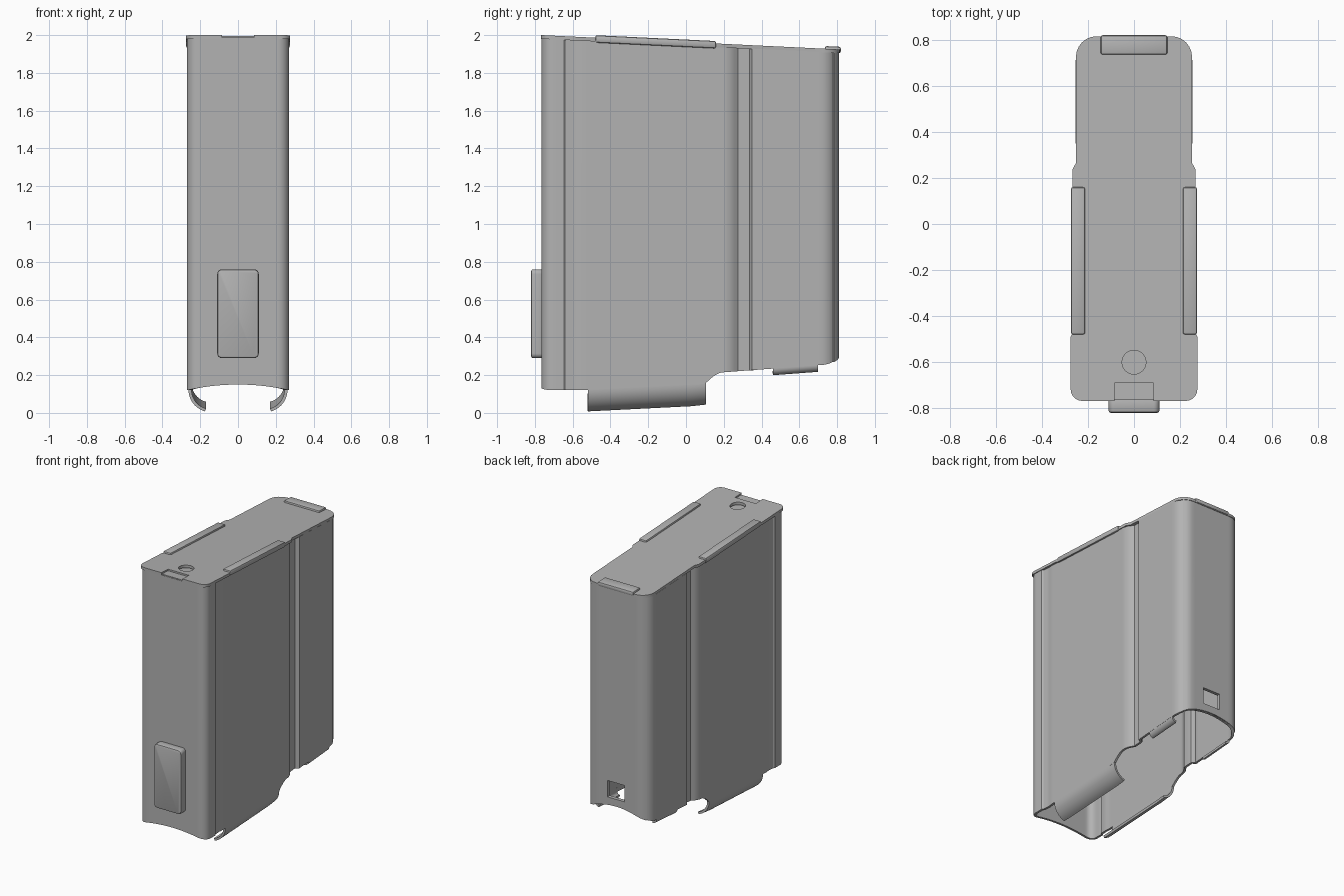
import bpy, bmesh, math
from mathutils import Vector

if "Cube" in bpy.data.objects:
    bpy.data.objects.remove(bpy.data.objects["Cube"])

steel = bpy.data.materials.new("grey_steel")
steel.use_nodes = True
GREY = (0.45, 0.45, 0.45, 1)
steel.diffuse_color = GREY
steel.node_tree.nodes["Principled BSDF"].inputs["Base Color"].default_value = GREY


def top(y):
    """Sloping height of the floor plate."""
    return 2.0 - 0.048 * (y + 0.765)


def bottom(x, y):
    """Height of the open rim, with arched end walls."""
    if y < -0.56:
        arch = 0.03 * (1 - (x / 0.27) ** 2) if y < -0.7 else 0
        return 0.12 + arch
    if y < 0.1:
        return 0.12 + 0.05 * (y + 0.56)
    if y < 0.2:
        t = (y - 0.1) / 0.1
        return 0.153 + 0.062 * math.sin(t * math.pi / 2)
    arch = 0.06 * max(0, 1 - (x / 0.25) ** 2) if y > 0.7 else 0
    return 0.215 + 0.075 * (y - 0.2) + arch


def round_path(points, steps=6):
    """Round corners given as (x, y, radius) along an open path."""
    out = []
    for i, p in enumerate(points):
        c = Vector(p[:2])
        if len(p) < 3:
            out.append(c)
            continue
        a = (Vector(points[i - 1][:2]) - c).normalized() * p[2]
        b = (Vector(points[(i + 1) % len(points)][:2]) - c).normalized() * p[2]
        for k in range(steps + 1):
            t = k / steps * math.pi / 2
            out.append(c + a * (1 - math.sin(t)) + b * (1 - math.cos(t)))
    return out


def subdivide(path, size=0.02):
    out = []
    for a, b in zip(path, path[1:]):
        n = max(1, math.ceil((b - a).length / size))
        out += [a.lerp(b, k / n) for k in range(n)]
    return out + [path[-1]]


def both_sides(half):
    """Complete a half outline that runs from front centre to back centre."""
    return half + [Vector((-p.x, p.y)) for p in reversed(half[1:-1])]


def make(name, verts, faces):
    mesh = bpy.data.meshes.new(name)
    mesh.from_pydata(verts, [], faces)
    mesh.materials.append(steel)
    obj = bpy.data.objects.new(name, mesh)
    bpy.context.collection.objects.link(obj)
    return obj


def grid(name, rows, closed=False):
    n = len(rows[0])
    verts = [v for row in rows for v in row]
    faces = [(r * n + i, r * n + (i + 1) % n, (r + 1) * n + (i + 1) % n, (r + 1) * n + i)
             for r in range(len(rows) - 1) for i in range(n if closed else n - 1)]
    return make(name, verts, faces)


def prism(name, outline, low, high):
    """Plate following the sloping top, low and high relative to it."""
    n = len(outline)
    verts = [(p[0], p[1], top(p[1]) + h) for h in (low, high) for p in outline]
    faces = [tuple(reversed(range(n))), tuple(range(n, 2 * n))]
    faces += [(i, (i + 1) % n, n + (i + 1) % n, n + i) for i in range(n)]
    return make(name, verts, faces)


def rect(x0, x1, y0, y1):
    return [(x0, y0), (x1, y0), (x1, y1), (x0, y1)]


def solidify(obj, thickness):
    m = obj.modifiers.new("sheet", 'SOLIDIFY')
    m.thickness = thickness
    m.offset = -1


def bevel(obj, width):
    m = obj.modifiers.new("soft_edge", 'BEVEL')
    m.width, m.segments, m.limit_method = width, 2, 'ANGLE'


cutters = []


def cut(obj, cutter):
    cutter.hide_render = True
    if cutter not in cutters:
        cutters.append(cutter)
    m = obj.modifiers.new("cut", 'BOOLEAN')
    m.operation, m.object, m.solver = 'DIFFERENCE', cutter, 'EXACT'


def finish(obj, angle=30):
    bpy.ops.object.select_all(action='DESELECT')
    obj.select_set(True)
    bpy.context.view_layer.objects.active = obj
    bpy.ops.object.convert(target='MESH')
    bpy.ops.object.shade_smooth_by_angle(angle=math.radians(angle))


parts = []

# Hollow sheet body with stepped front band and side groove
half = subdivide(round_path([
    (0, -0.765), (0.27, -0.765, 0.06), (0.27, -0.645), (0.262, -0.635), (0.258, -0.59),
    (0.262, -0.55), (0.262, 0.23, 0.03), (0.228, 0.275), (0.228, 0.335), (0.253, 0.35),
    (0.253, 0.802, 0.09), (0, 0.802)]))
outline = both_sides(half)
body = grid("body_shell", [[(p.x, p.y, bottom(p.x, p.y)) for p in outline],
                           [(p.x, p.y, top(p.y) - 0.018) for p in outline]], closed=True)
solidify(body, 0.016)

# Overlapping rear sheet
rear = [Vector((p.x, p.y + 0.009)) for p in outline if p.y > 0.775]
overlap = grid("rear_overlap", [[(p.x, p.y, bottom(p.x, p.y)) for p in rear],
                                [(p.x, p.y, top(p.y) - 0.02) for p in rear]])
solidify(overlap, 0.012)

# Window through the rear wall
window = prism("window_cutter", rect(-0.07, 0.07, 0.7, 0.9), -1.55, -1.43)
cut(body, window)
cut(overlap, window)
parts += [body, overlap]

# Floor plate with round hole and front notch
plate = prism("floor_plate", both_sides(round_path([
    (0, -0.768), (0.275, -0.768, 0.05), (0.275, -0.49), (0.268, -0.475), (0.268, 0.235),
    (0.252, 0.265), (0.252, 0.815, 0.09), (0, 0.815)])), -0.02, 0)
circle = [(0.052 * math.cos(k * math.pi / 12), -0.6 + 0.052 * math.sin(k * math.pi / 12))
          for k in range(24)]
cut(plate, prism("hole_cutter", circle, -0.1, 0.1))
cut(plate, prism("notch_cutter", rect(-0.085, 0.085, -0.9, -0.69), -0.1, 0.1))
parts.append(plate)

# Locking sheet under the plate and its small tab in the notch
parts.append(prism("locking_sheet", rect(-0.2, 0.2, -0.745, -0.3), -0.045, -0.03))
parts.append(prism("notch_tab", rect(-0.085, 0.085, -0.762, -0.69), -0.03, -0.012))

# Folded clamps holding the plate
for side, label in ((1, "left"), (-1, "right")):
    xs = sorted((side * 0.212, side * 0.274))
    clamp = prism(label + "_clamp", rect(*xs, -0.48, 0.16), -0.026, 0.013)
    bevel(clamp, 0.01)
    parts.append(clamp)
rear_clamp = prism("rear_clamp", rect(-0.145, 0.145, 0.735, 0.82), -0.018, 0.014)
bevel(rear_clamp, 0.01)
parts.append(rear_clamp)


# Curled lips along the open rim
def lip(name, side, x, y0, y1, radius, sweep):
    rows = []
    for k in range(9):
        y = y0 + (y1 - y0) * k / 8
        z = bottom(x, y)
        row = [(side * x, y, z + 0.03)]
        for j in range(11):
            a = math.radians(sweep) * j / 10
            row.append((side * (x - radius + radius * math.cos(a)), y, z - radius * math.sin(a)))
        rows.append(row if side > 0 else row[::-1])
    obj = grid(name, rows)
    obj.data.flip_normals()
    bm = bmesh.new()
    bm.from_mesh(obj.data)
    bm.normal_update()
    if bm.faces[:][0 if side > 0 else 10].normal.x * side < 0:
        bmesh.ops.reverse_faces(bm, faces=bm.faces[:])
    bm.to_mesh(obj.data)
    bm.free()
    solidify(obj, 0.016)
    parts.append(obj)


for side, label in ((1, "left"), (-1, "right")):
    lip(label + "_feed_lip", side, 0.262, -0.52, 0.105, 0.118, 75)
    lip(label + "_rear_lip", side, 0.252, 0.46, 0.7, 0.035, 90)

# Raised front catch
shape = round_path([(-0.11, 0.29, 0.025), (0.11, 0.29, 0.025),
                    (0.11, 0.76, 0.025), (-0.11, 0.76, 0.025)])
n = len(shape)
catch = make("front_catch", [(p.x, y, p.y) for y in (-0.82, -0.755) for p in shape],
             [tuple(range(n)), tuple(reversed(range(n, 2 * n)))]
             + [(i, n + i, n + (i + 1) % n, (i + 1) % n) for i in range(n)])
bevel(catch, 0.01)
parts.append(catch)

for part in parts:
    finish(part)
for cutter in cutters:
    bpy.data.objects.remove(cutter)
